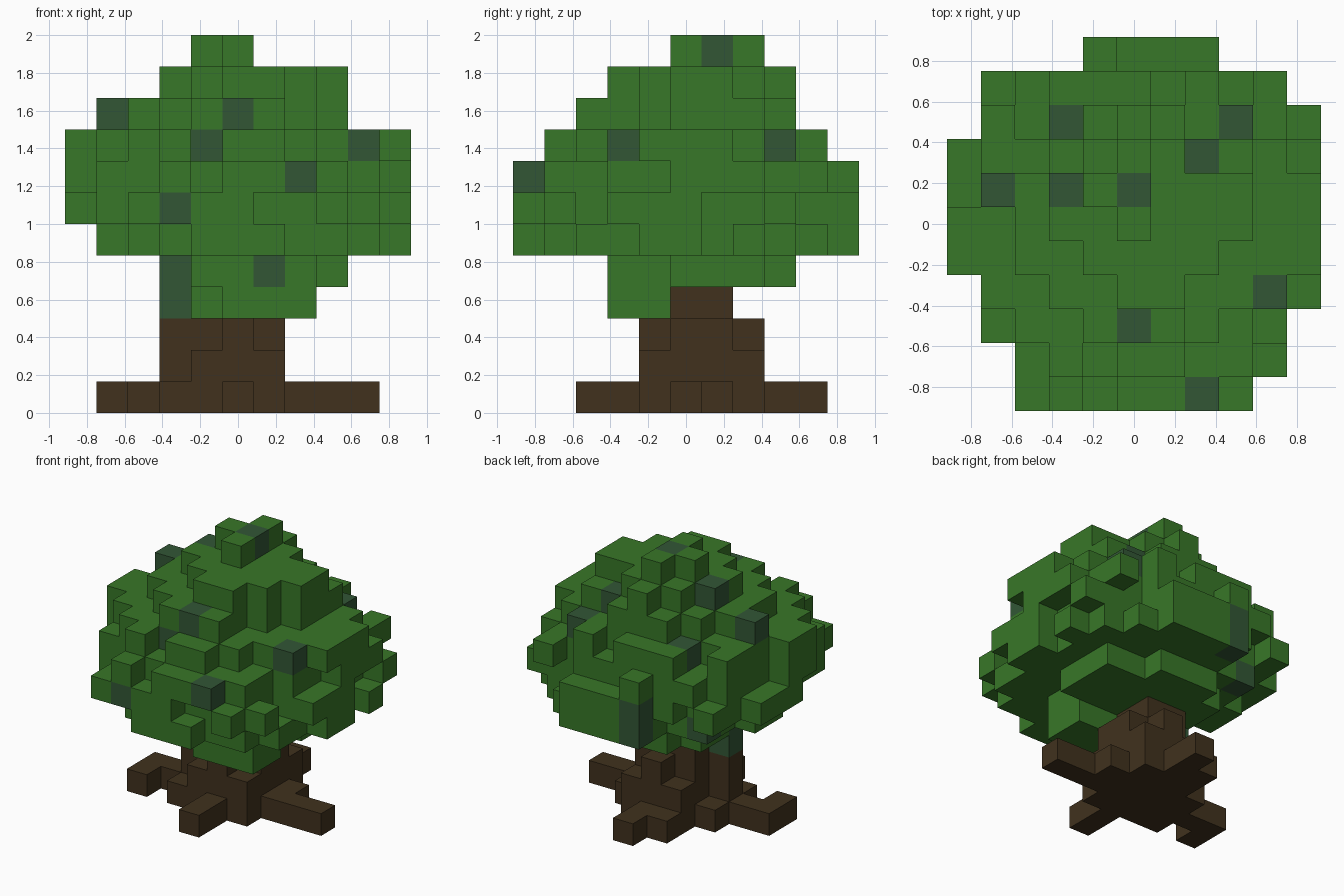
import bpy, bmesh, random
from mathutils import Vector

random.seed(4)
UNIT = 1 / 6

cube = bpy.data.objects.get("Cube")
if cube:
    bpy.data.objects.remove(cube, do_unlink=True)


def material(name, color):
    mat = bpy.data.materials.new(name)
    mat.use_nodes = True
    mat.diffuse_color = (*color, 1)
    mat.node_tree.nodes["Principled BSDF"].inputs["Base Color"].default_value = (*color, 1)
    return mat


bark = material("brown_bark", (0.052, 0.031, 0.0125))
leaf = material("green_leaf", (0.039, 0.184, 0.021))
shade_leaf = material("dark_leaf", (0.032, 0.094, 0.036))


def block(x0, x1, y0, y1, z):
    return {(x, y, z) for x in range(x0, x1 + 1) for y in range(y0, y1 + 1)}


# Trunk: stepped column of cubes around a square core
trunk = block(-2, 1, -1, 2, 0) | block(-2, 1, -1, 2, 1)
trunk -= {(-2, 2, 0), (-2, -1, 1), (-2, 1, 1), (-2, 2, 1)}
trunk |= block(-1, 0, 0, 1, 2) | block(-1, 0, 0, 1, 3) | block(1, 1, 0, 1, 2)
trunk |= {(0, -1, 2), (-2, 0, 2), (0, 2, 2)}

# Roots: four crooked arms on the ground
trunk |= block(2, 4, 0, 0, 0) | {(2, 1, 0)}
trunk |= block(0, 0, -3, -2, 0)
trunk |= block(-4, -3, 0, 0, 0) | {(-4, -1, 0)}
trunk |= block(0, 0, 3, 4, 0) | {(-1, 3, 0)}

# Canopy: x and y extents of each layer
layers = {
    4: (-2, 3, -2, 3), 5: (-4, 5, -5, 5),
    6: (-5, 5, -5, 5), 7: (-5, 5, -5, 5), 8: (-5, 5, -4, 4),
    9: (-4, 3, -3, 3), 10: (-2, 3, -2, 3),
}
# Canopy outline from above: x extents of each row, front to back
rows = [(-3, 3), (-3, 4), (-4, 4), (-4, 5), (-5, 5), (-5, 5),
        (-5, 5), (-5, 5), (-4, 5), (-4, 4), (-1, 2)]


def in_outline(x, y):
    low, high = rows[y + 5]
    return low <= x <= high


# Rounded layers, ragged at the rim below the crown
canopy = set()
for z, (x0, x1, y0, y1) in layers.items():
    cx, cy = (x0 + x1) / 2, (y0 + y1) / 2
    rx, ry = (x1 - x0 + 1) / 2, (y1 - y0 + 1) / 2
    for cell in sorted(block(x0, x1, y0, y1, z)):
        dx, dy = abs(cell[0] - cx), abs(cell[1] - cy)
        spread = (dx / rx) ** 2 + (dy / ry) ** 2
        on_axis = min(dx, dy) <= 0.5
        ragged = z < 9 and spread < 1 and random.random() < 0.45
        if in_outline(cell[0], cell[1]) and (spread < 0.68 or on_axis or ragged):
            canopy.add(cell)

# Fill the outline where the rim left a gap
for y in range(-5, 6):
    for x in range(-5, 6):
        if in_outline(x, y) and not any((x, y, z) in canopy for z in range(5, 9)):
            canopy.add((x, y, random.choice((6, 7))))

# Low front clump, single bumps and crown tip
canopy -= block(0, 2, 5, 5, 7) | {(5, 3, 7), (1, 3, 10)}
canopy |= block(-1, 2, -2, -1, 3) - {(-1, -2, 3)}
canopy |= {(1, -3, 9), (3, 2, 9), (3, 1, 9), (1, 3, 9), (2, -2, 4), (5, 3, 6)}
canopy |= {(-2, -5, 7), (-1, -5, 6), (-3, -5, 6), (3, -5, 6), (-1, 5, 7)}
canopy |= block(0, 2, 5, 5, 6)
canopy |= block(0, 0, 0, 2, 11) | {(-1, 1, 11)}

# Dark leaf cubes, with the sides on which each lies open
dark = {
    (0, 1, 11): "tr", (-4, 1, 9): "tfbl", (0, -3, 9): "tf", (-1, -3, 8): "f",
    (4, -2, 8): "tfr", (2, -5, 7): "tfr", (-2, -5, 6): "f", (-2, 0, 3): "fl",
    (-2, 0, 4): "fl", (1, -2, 4): "f", (-2, 1, 10): "tbl", (-2, 3, 8): "t",
    (3, 3, 8): "trb", (2, 2, 9): "tb", (-1, 5, 5): "b", (-1, 5, 6): "b",
    (-3, 3, 5): "bl",
}
steps = {"t": (0, 0, 1), "f": (0, -1, 0), "b": (0, 1, 0), "r": (1, 0, 0), "l": (-1, 0, 0)}
for cell, sides in dark.items():
    for side in sides:
        for n in range(1, 12):
            canopy.discard(tuple(c + n * s for c, s in zip(cell, steps[side])))
canopy |= set(dark)
canopy -= trunk
solid = trunk | canopy


# Outer faces of a set of cubes, as one mesh
def build(name, cells, mats, slot):
    bm = bmesh.new()
    for cell in sorted(cells):
        centre = Vector(cell) + Vector((0, 0, 0.5))
        for axis in range(3):
            for sign in (-1, 1):
                normal = Vector((0, 0, 0))
                normal[axis] = sign
                if tuple(int(c + n) for c, n in zip(cell, normal)) in solid:
                    continue
                u = Vector((0, 0, 0))
                u[(axis + 1) % 3] = 0.5
                v = normal.cross(u)
                mid = centre + normal / 2
                corners = (mid - u - v, mid + u - v, mid + u + v, mid - u + v)
                face = bm.faces.new([bm.verts.new(c * UNIT) for c in corners])
                face.material_index = slot(cell)
    bmesh.ops.remove_doubles(bm, verts=bm.verts, dist=0.001)
    mesh = bpy.data.meshes.new(name)
    bm.to_mesh(mesh)
    bm.free()
    for mat in mats:
        mesh.materials.append(mat)
    bpy.context.collection.objects.link(bpy.data.objects.new(name, mesh))


build("trunk_and_roots", trunk, [bark], lambda cell: 0)
build("leaf_canopy", canopy, [leaf, shade_leaf], lambda cell: int(cell in dark))
